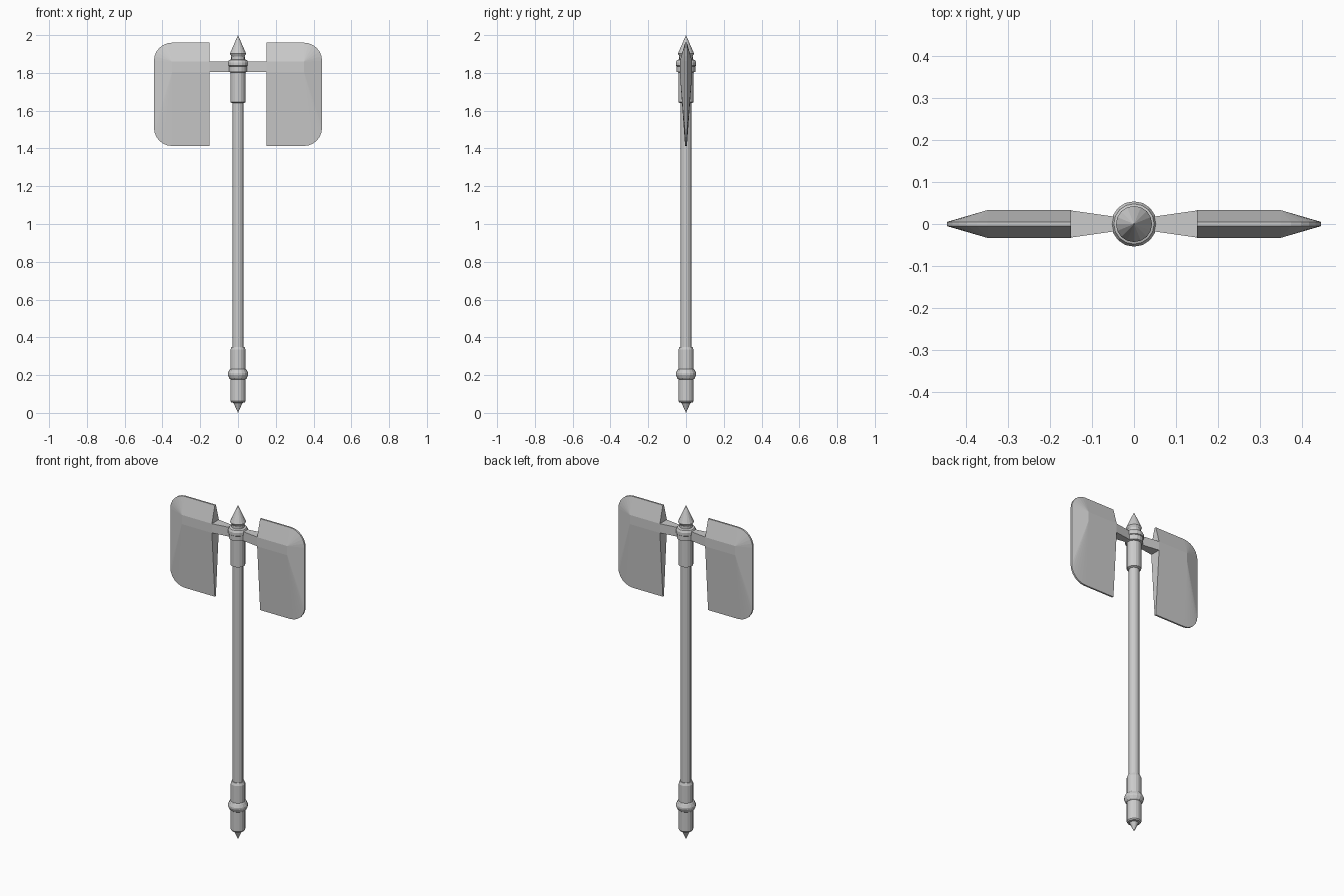
import bpy, bmesh, math

if "Cube" in bpy.data.objects:
    bpy.data.objects.remove(bpy.data.objects["Cube"])

SIDES = 16


def make_object(name, bm, mirror=False):
    bmesh.ops.recalc_face_normals(bm, faces=bm.faces)
    mesh = bpy.data.meshes.new(name)
    bm.to_mesh(mesh)
    bm.free()
    obj = bpy.data.objects.new(name, mesh)
    bpy.context.collection.objects.link(obj)
    if mirror:
        obj.modifiers.new("Mirror", 'MIRROR').use_axis[0] = True
    return obj


def lathe(name, profile):
    """Revolve (radius, z) points about z; zero radius makes a point."""
    bm = bmesh.new()
    rings = []
    for r, z in profile:
        n = SIDES if r > 0 else 1
        rings.append([bm.verts.new((r * math.cos(2 * math.pi * i / SIDES),
                                    r * math.sin(2 * math.pi * i / SIDES), z))
                      for i in range(n)])
    for a, b in zip(rings, rings[1:]):
        for i in range(SIDES):
            j = (i + 1) % SIDES
            quad = [a[i % len(a)], a[j % len(a)], b[j % len(b)], b[i % len(b)]]
            bm.faces.new(list(dict.fromkeys(quad)))
    for ring in (rings[0], rings[-1]):
        if len(ring) > 1:
            bm.faces.new(ring)
    return make_object(name, bm)


# Shaft, with pommel grip and spike at the bottom
lathe("shaft", [(0.029, 0.33), (0.029, 1.66)])
lathe("pommel_grip", [(0, 0), (0.024, 0.053), (0.035, 0.055), (0.04, 0.062),
                      (0.04, 0.178), (0.046, 0.182), (0.054, 0.2),
                      (0.054, 0.21), (0.046, 0.228), (0.04, 0.232),
                      (0.04, 0.335), (0.034, 0.35), (0.029, 0.35)])

# Head socket, collar and top spike
lathe("head_socket", [(0.029, 1.64), (0.04, 1.645), (0.04, 1.81)])
lathe("head_collar", [(0.04, 1.803), (0.05, 1.806), (0.05, 1.835),
                      (0.054, 1.838), (0.054, 1.856), (0.048, 1.868),
                      (0.036, 1.872), (0.036, 1.888)])
lathe("top_spike", [(0.034, 1.886), (0.043, 1.902), (0, 2.0)])

# Arms flaring from the collar to the blades
bm = bmesh.new()
ends = [[bm.verts.new((x, sy * y, z)) for sy, z in
         ((-1, 1.805), (1, 1.805), (1, 1.86), (-1, 1.86))]
        for x, y in ((0.03, 0.015), (0.155, 0.033))]
for i in range(4):
    j = (i + 1) % 4
    bm.faces.new((ends[0][i], ends[0][j], ends[1][j], ends[1][i]))
for end in ends:
    bm.faces.new(end)
make_object("blade_arms", bm, mirror=True)

# Blades: thick flat band tapering to a thin rounded outline
X0, XR, R = 0.15, 0.349, 0.096
Z_BOT, Z_LOW, Z_HIGH, Z_TOP = 1.413, 1.805, 1.86, 1.96
STEPS, EDGE, THICK = 6, 0.005, 0.033


def arc(cz, rz, start):
    return [(XR + R * math.cos(math.radians(start + 90 * i / STEPS)),
             cz + rz * math.sin(math.radians(start + 90 * i / STEPS)))
            for i in range(STEPS + 1)]


low_arc = arc(Z_BOT + R, R, -90)
high_arc = arc(Z_TOP - R, R, 0)
outline = [(X0, Z_BOT)] + low_arc + high_arc + [(X0, Z_TOP)]
band = [(X0, Z_LOW), (XR, Z_LOW), (XR, Z_HIGH), (X0, Z_HIGH)]

bm = bmesh.new()
sides = []
for s in (-1, 1):
    rim = [bm.verts.new((x, s * EDGE, z)) for x, z in outline]
    a, b, c, d = [bm.verts.new((x, s * THICK, z)) for x, z in band]
    bm.faces.new((a, b, c, d))
    mid = STEPS + 1
    bm.faces.new((a, rim[0], rim[1], b))
    bm.faces.new((b, rim[mid], rim[mid + 1], c))
    bm.faces.new((c, rim[-2], rim[-1], d))
    for i in range(1, mid):
        bm.faces.new((b, rim[i], rim[i + 1]))
    for i in range(mid + 1, len(rim) - 2):
        bm.faces.new((c, rim[i], rim[i + 1]))
    sides.append((rim, a, d))
(f, fa, fd), (k, ka, kd) = sides
for i in range(len(f) - 1):
    bm.faces.new((f[i], f[i + 1], k[i + 1], k[i]))
bm.faces.new((f[0], fa, ka, k[0]))
bm.faces.new((fa, fd, kd, ka))
bm.faces.new((fd, f[-1], k[-1], kd))
make_object("axe_blades", bm, mirror=True)
